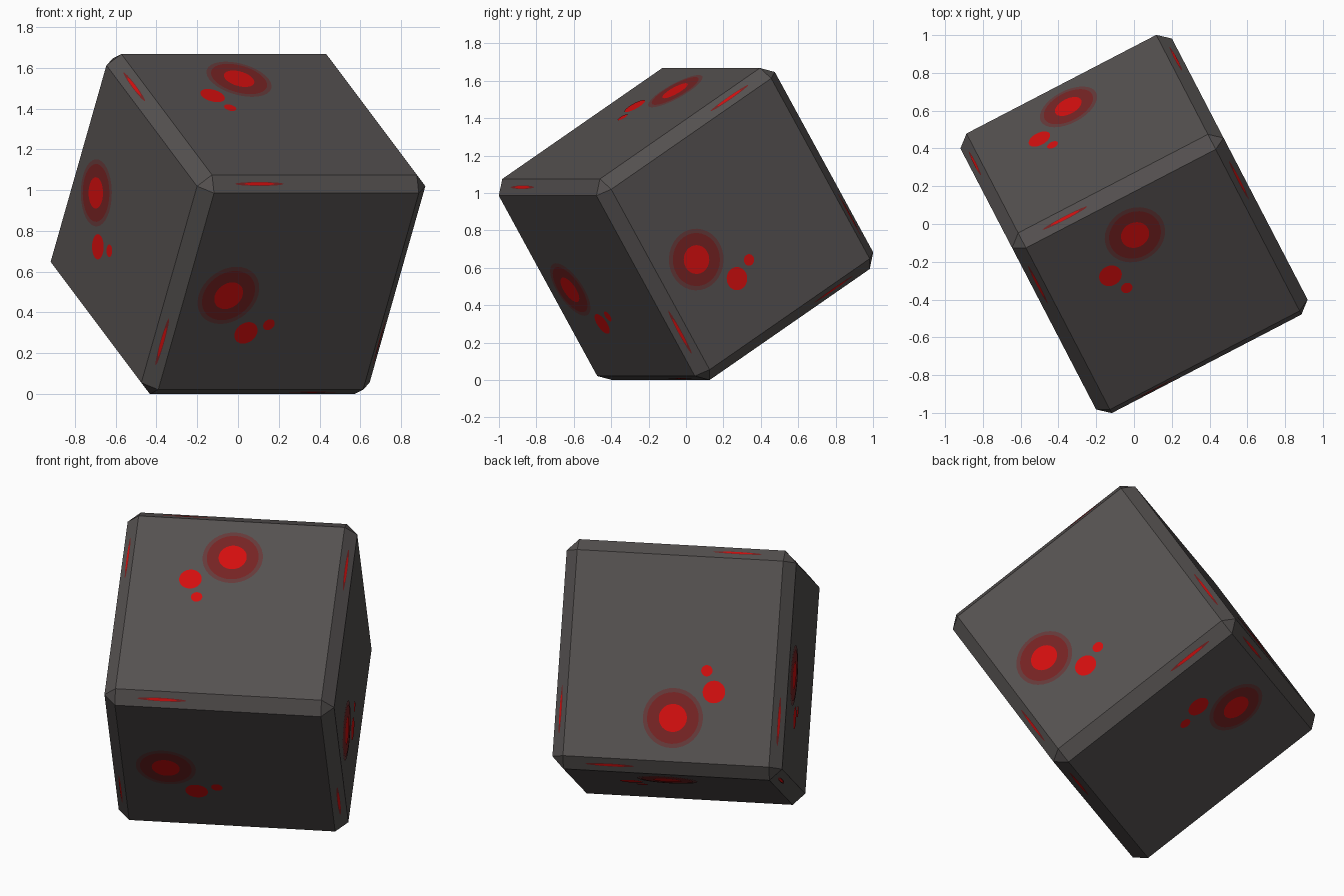
import bpy, bmesh, math
from mathutils import Matrix, Vector

if "Cube" in bpy.data.objects:
    bpy.data.objects.remove(bpy.data.objects["Cube"])

H, F = 0.631, 0.566          # half size to the flat faces, half size of a flat face
TURN, TILT = math.radians(27.46), math.radians(31.6)
LIFT = H * math.cos(TILT) + F * math.sin(TILT)
POSE = (Matrix.Translation((0, 0, LIFT)) @ Matrix.Rotation(TURN, 4, 'Z')
        @ Matrix.Rotation(TILT, 4, 'X'))


def material(name, rgb):
    m = bpy.data.materials.new(name)
    m.diffuse_color = (*rgb, 1)
    m.use_nodes = True
    m.node_tree.nodes["Principled BSDF"].inputs["Base Color"].default_value = m.diffuse_color
    return m


GREY = material("charcoal_grey", (0.09, 0.082, 0.080))
RED = material("bright_red", (0.65, 0.0045, 0.0045))
DARK = material("dark_red", (0.18, 0.017, 0.017))
DULL = material("dull_red", (0.13, 0.042, 0.042))


def finish(bm, name, mat):
    me = bpy.data.meshes.new(name)
    bm.to_mesh(me)
    bm.free()
    me.materials.append(mat)
    ob = bpy.data.objects.new(name, me)
    ob.matrix_world = POSE
    bpy.context.collection.objects.link(ob)


def disc(bm, centre, u, v, ru, rv, n=32):
    """Flat ellipse facing u x v."""
    pts = [centre + u * ru * math.cos(2 * math.pi * i / n)
           + v * rv * math.sin(2 * math.pi * i / n) for i in range(n)]
    bm.faces.new([bm.verts.new(p) for p in pts])


# Chamfered cube body
bm = bmesh.new()
bmesh.ops.create_cube(bm, size=2 * H)
bmesh.ops.bevel(bm, geom=bm.edges[:], offset=H - F, offset_type='OFFSET',
                segments=1, affect='EDGES')
finish(bm, "cube_body", GREY)

X, Y, Z = Vector((1, 0, 0)), Vector((0, 1, 0)), Vector((0, 0, 1))

# Right and up directions of the spot pattern on each of the six faces
FRAMES = [(X, Y), (-X, Y), (X, -Z), (Z, -X), (Z, -Y), (Z, Y)]

# Spots: name, colour, position on the face, radius, plate height
SPOTS = [
    ("large_spot_halo", DULL, (-0.022, 0.327), 0.165, 0.0015),
    ("large_spot_ring", DARK, (-0.022, 0.327), 0.142, 0.003),
    ("large_spot_core", RED, (-0.022, 0.327), 0.077, 0.0045),
    ("medium_spot", RED, (-0.237, 0.172), 0.062, 0.003),
    ("small_spot", RED, (-0.190, 0.058), 0.031, 0.003),
]
for name, mat, (px, py), r, h in SPOTS:
    bm = bmesh.new()
    for u, v in FRAMES:
        disc(bm, u * px + v * py + u.cross(v) * (H + h), u, v, r, r)
    finish(bm, name, mat)

# Thin streaks along the twelve chamfers
for name, mat, length, width, h in [("chamfer_streak", DARK, 0.135, 0.010, 0.0015),
                                    ("chamfer_streak_core", RED, 0.085, 0.007, 0.003)]:
    bm = bmesh.new()
    for axis, p, q in [(X, Y, Z), (Y, Z, X), (Z, X, Y)]:
        for sp in (-1, 1):
            for sq in (-1, 1):
                out = (p * sp + q * sq).normalized()
                shift = {0: -0.31 * sq, 1: 0.31, 2: -0.31}[[X, Y, Z].index(axis)]
                mid = (p * sp + q * sq) * (H + F) / 2
                disc(bm, mid + axis * shift + out * h, axis, out.cross(axis),
                     length, width, 16)
    finish(bm, name, mat)
